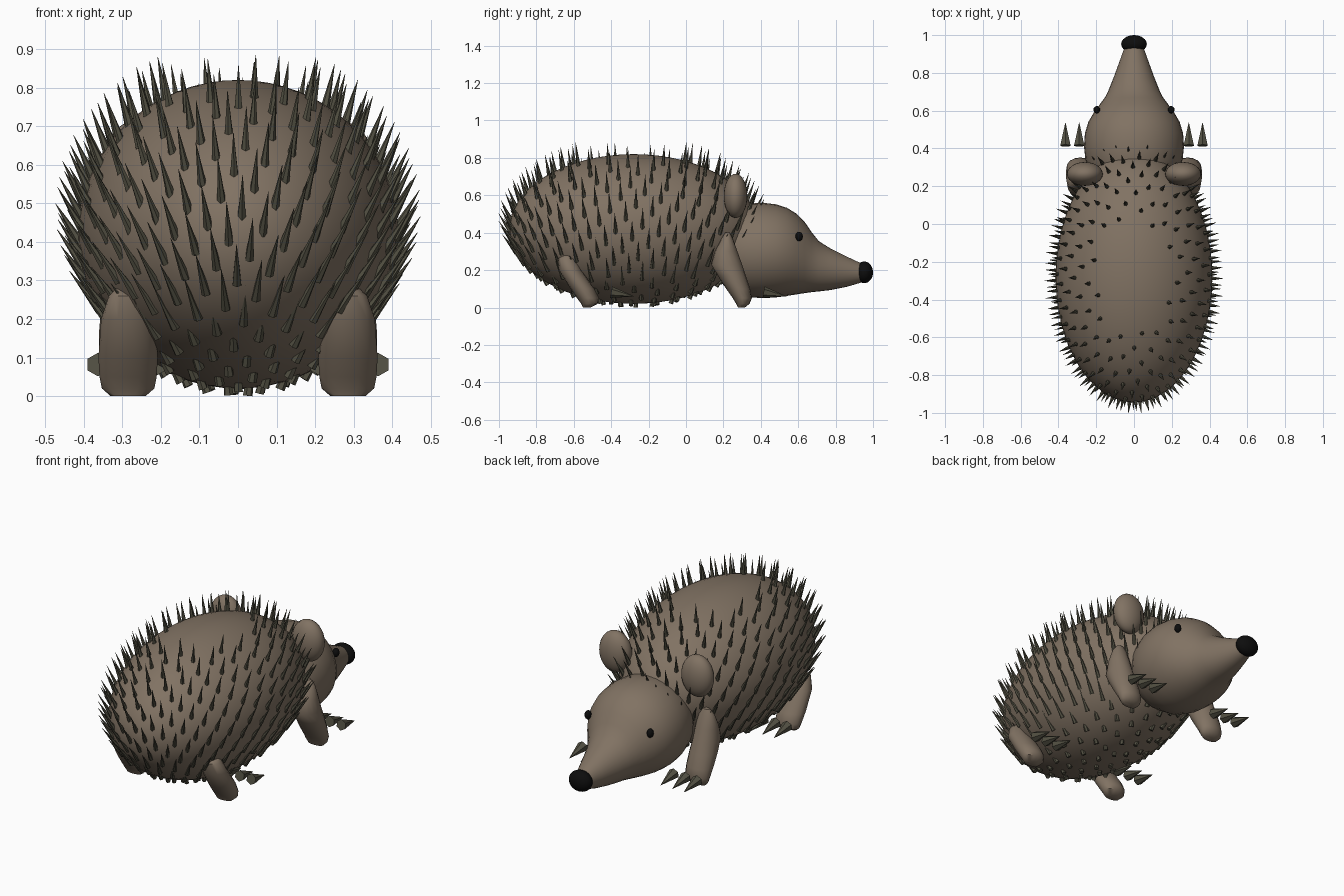
import bpy, bmesh, math
from mathutils import Vector, Matrix

old = bpy.data.objects.get("Cube")
if old:
    bpy.data.objects.remove(old, do_unlink=True)


def material(name, rgb):
    m = bpy.data.materials.new(name)
    m.use_nodes = True
    color = (*rgb, 1)
    m.diffuse_color = color
    m.node_tree.nodes["Principled BSDF"].inputs["Base Color"].default_value = color
    return m


FUR = material("brown fur", (0.22, 0.17, 0.125))
SPINE = material("dark olive spine", (0.085, 0.08, 0.055))
BLACK = material("black", (0.004, 0.004, 0.004))


def finish(name, bm, mat, smooth=True):
    bmesh.ops.recalc_face_normals(bm, faces=bm.faces)
    mesh = bpy.data.meshes.new(name)
    bm.to_mesh(mesh)
    bm.free()
    mesh.materials.append(mat)
    ob = bpy.data.objects.new(name, mesh)
    bpy.context.scene.collection.objects.link(ob)
    if smooth:
        bpy.ops.object.select_all(action="DESELECT")
        ob.select_set(True)
        bpy.context.view_layer.objects.active = ob
        bpy.ops.object.shade_smooth_by_angle(angle=math.radians(50))
    return ob


def ellipsoid(name, center, radii, mat, u=24, v=16):
    bm = bmesh.new()
    bmesh.ops.create_uvsphere(bm, u_segments=u, v_segments=v, radius=1,
                              matrix=Matrix.Translation(center) @ Matrix.Diagonal((*radii, 1)))
    return finish(name, bm, mat)


def loft(name, rings, second, mat, n=24):
    """Skin elliptical rings (center, x radius, radius along second axis)."""
    bm = bmesh.new()
    loops = []
    for c, rx, rs in rings:
        loops.append([bm.verts.new(Vector(c) + Vector((rx * math.cos(a), 0, 0)) + second * rs * math.sin(a))
                      for a in (math.tau * i / n for i in range(n))])
    for a, b in zip(loops, loops[1:]):
        for i in range(n):
            j = (i + 1) % n
            bm.faces.new((a[i], a[j], b[j], b[i]))
    bm.faces.new(loops[0])
    bm.faces.new(loops[-1])
    return finish(name, bm, mat)


def add_cone(bm, base, direction, radius, length, sides):
    d = direction.normalized()
    turn = d.to_track_quat("Z", "Y").to_matrix().to_4x4()
    bmesh.ops.create_cone(bm, cap_ends=True, segments=sides, radius1=radius, radius2=0.0005, depth=length,
                          matrix=Matrix.Translation(base + d * length / 2) @ turn)


# Body
BODY_C = Vector((0, -0.28, 0.42))
BODY_R = Vector((0.415, 0.665, 0.4))
ellipsoid("body", BODY_C, BODY_R, FUR, 48, 32)

# Spines spread in a golden spiral, swept upward, leaving the crown bare
bm = bmesh.new()
COUNT = 420
for i in range(COUNT):
    h = 1 - 2 * (i + 0.5) / COUNT
    if h > 0.89:
        continue
    r, a = math.sqrt(1 - h * h), i * math.pi * (3 - math.sqrt(5))
    unit = Vector((r * math.cos(a), r * math.sin(a), h))
    point = BODY_C + unit * BODY_R
    normal = Vector(u / s for u, s in zip(unit, BODY_R)).normalized()
    sweep = normal + Vector((0, 0, 1.6))
    add_cone(bm, point - sweep.normalized() * 0.02, sweep, 0.013, 0.13, 6)
finish("spines", bm, SPINE, smooth=False)

# Head and snout: y, top z, bottom z, half width
profile = [(0.115, 0.33, 0.28, 0.03), (0.14, 0.41, 0.2, 0.11), (0.2, 0.49, 0.12, 0.19),
           (0.27, 0.535, 0.075, 0.235), (0.34, 0.556, 0.055, 0.257), (0.41, 0.56, 0.05, 0.265),
           (0.48, 0.552, 0.054, 0.26), (0.54, 0.533, 0.062, 0.242), (0.59, 0.502, 0.07, 0.213),
           (0.635, 0.457, 0.077, 0.18), (0.67, 0.405, 0.082, 0.154), (0.71, 0.355, 0.086, 0.134),
           (0.77, 0.317, 0.093, 0.11), (0.86, 0.272, 0.111, 0.077), (0.95, 0.23, 0.137, 0.045)]
loft("head", [((0, y, (t + b) / 2), w, (t - b) / 2) for y, t, b, w in profile],
     Vector((0, 0, 1)), FUR, 32)
ellipsoid("nose", (0, 0.953, 0.188), (0.068, 0.047, 0.058), BLACK)

# Leg outline: z, back y, front y, half width
front_leg = [(0.4, 0.21, 0.235, 0.02), (0.37, 0.19, 0.25, 0.045), (0.3, 0.155, 0.275, 0.062),
             (0.23, 0.135, 0.3, 0.07), (0.17, 0.17, 0.32, 0.075), (0.1, 0.215, 0.343, 0.075),
             (0.05, 0.25, 0.352, 0.072), (0.02, 0.268, 0.34, 0.065), (0.0, 0.278, 0.315, 0.045)]
back_leg = [(0.285, -0.65, -0.615, 0.025), (0.26, -0.685, -0.59, 0.05), (0.2, -0.68, -0.56, 0.07),
            (0.1, -0.617, -0.49, 0.077), (0.05, -0.583, -0.465, 0.074), (0.02, -0.56, -0.472, 0.068),
            (0.0, -0.55, -0.51, 0.045)]

for side, s in (("left", 1), ("right", -1)):
    ellipsoid(side + "_ear", (s * 0.26, 0.265, 0.597), (0.095, 0.063, 0.118), FUR)
    ellipsoid(side + "_eye", (s * 0.197, 0.605, 0.38), (0.018, 0.02, 0.025), BLACK, 12, 8)
    for part, outline, claw_y in (("front", front_leg, 0.415), ("back", back_leg, -0.4)):
        loft(f"{side}_{part}_leg", [((s * 0.285, (a + b) / 2, z), w, (b - a) / 2) for z, a, b, w in outline],
             Vector((0, 1, 0)), FUR, 16)
        # Three claws ahead of each foot
        bm = bmesh.new()
        for x in (0.215, 0.29, 0.363):
            add_cone(bm, Vector((s * x, claw_y, 0.082)), Vector((0, 1, -0.18)), 0.031, 0.125, 6)
        finish(f"{side}_{part}_claws", bm, SPINE, smooth=False)
